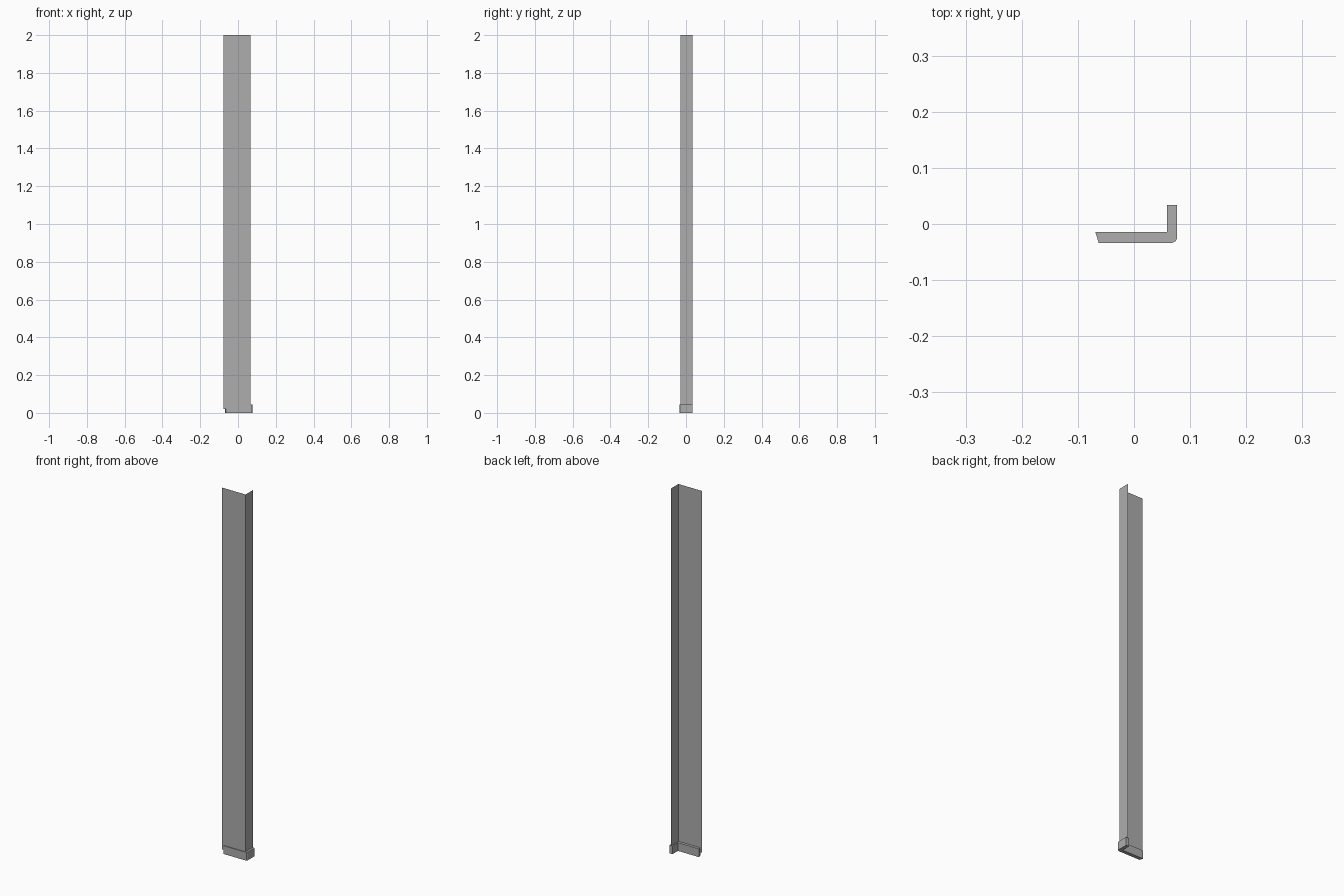
import bpy
import bmesh

cube = bpy.data.objects.get("Cube")
if cube:
    bpy.data.objects.remove(cube, do_unlink=True)

# Plain grey used on every part
grey = bpy.data.materials.new("plain_grey")
grey.use_nodes = True
colour = (0.42, 0.42, 0.42, 1)
grey.diffuse_color = colour
grey.node_tree.nodes["Principled BSDF"].inputs["Base Color"].default_value = colour


def extrude_profile(name, points, bottom, top, closed):
    """Raise a plan outline; closed outlines are capped, open ones stay thin sheets."""
    bm = bmesh.new()
    low = [bm.verts.new((x, y, bottom)) for x, y in points]
    high = [bm.verts.new((x, y, top)) for x, y in points]
    count = len(points)
    for i in range(count if closed else count - 1):
        j = (i + 1) % count
        bm.faces.new((low[i], low[j], high[j], high[i]))
    if closed:
        bm.faces.new(low[::-1])
        bm.faces.new(high)
        bmesh.ops.recalc_face_normals(bm, faces=bm.faces[:])
    mesh = bpy.data.meshes.new(name)
    bm.to_mesh(mesh)
    bm.free()
    mesh.materials.append(grey)
    obj = bpy.data.objects.new(name, mesh)
    bpy.context.collection.objects.link(obj)
    return obj


# Tall folded sheet: wide front panel and narrow side return
extrude_profile("folded_panel",
                [(-0.077, -0.029), (0.066, -0.029), (0.066, 0.0335)],
                0.02, 2.0, False)

# Solid L-shaped foot with a slanted end and an eased outer corner
extrude_profile("corner_foot",
                [(-0.063, -0.0335), (0.068, -0.0335), (0.074, -0.031),
                 (0.077, -0.025), (0.077, 0.0335), (0.059, 0.0335),
                 (0.059, -0.014), (-0.069, -0.014)],
                0.0, 0.045, True)
